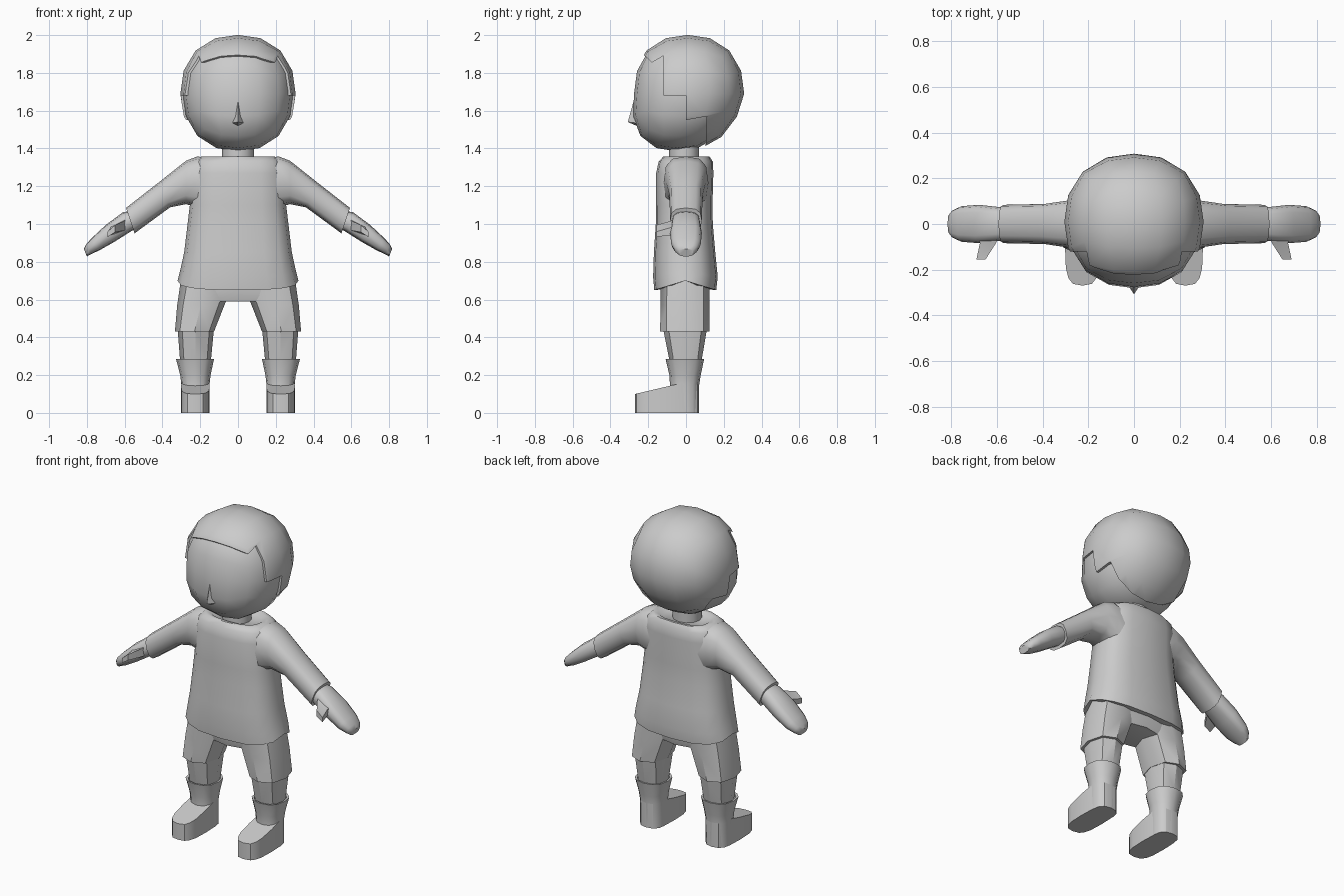
import bpy, bmesh, math
from mathutils import Vector

if "Cube" in bpy.data.objects:
    bpy.data.objects.remove(bpy.data.objects["Cube"])

grey = bpy.data.materials.new("plain_grey")
grey.diffuse_color = (0.6, 0.6, 0.6, 1)
grey.use_nodes = True
grey.node_tree.nodes["Principled BSDF"].inputs["Base Color"].default_value = grey.diffuse_color


def finish(name, bm, mirror=False, angle=40):
    """Turn a bmesh into a named, shaded object."""
    bmesh.ops.recalc_face_normals(bm, faces=bm.faces)
    me = bpy.data.meshes.new(name)
    bm.to_mesh(me)
    bm.free()
    me.materials.append(grey)
    ob = bpy.data.objects.new(name, me)
    bpy.context.collection.objects.link(ob)
    bpy.ops.object.select_all(action='DESELECT')
    ob.select_set(True)
    bpy.context.view_layer.objects.active = ob
    bpy.ops.object.shade_smooth_by_angle(angle=math.radians(angle))
    if mirror:
        ob.modifiers.new("mirror", 'MIRROR')
    return ob


def loft(name, rings, mirror=False, angle=40):
    """Skin a list of equal-length point rings and cap both ends."""
    bm = bmesh.new()
    vs = [[bm.verts.new(p) for p in r] for r in rings]
    n = len(vs[0])
    for a, b in zip(vs, vs[1:]):
        for i in range(n):
            j = (i + 1) % n
            bm.faces.new((a[i], a[j], b[j], b[i]))
    bm.faces.new(vs[0])
    bm.faces.new(vs[-1])
    return finish(name, bm, mirror, angle)


def oval(n, e):
    """Unit superellipse."""
    out = []
    for i in range(n):
        c, s = math.cos(2 * math.pi * i / n), math.sin(2 * math.pi * i / n)
        out.append((math.copysign(abs(c) ** (2 / e), c),
                    math.copysign(abs(s) ** (2 / e), s)))
    return out


def flat(z, x0, x1, y0, y1, n=8, e=2.4, dip=0.0):
    """Horizontal ring filling a box; dip lowers its front and back."""
    cx, cy, rx, ry = (x0 + x1) / 2, (y0 + y1) / 2, (x1 - x0) / 2, (y1 - y0) / 2
    return [(cx + u * rx, cy + v * ry, z - dip * abs(v)) for u, v in oval(n, e)]


def across(tx, tz, bx, bz, w, n=12, e=2.8):
    """Limb ring between a top and a bottom point, w deep each way in y."""
    t, b = Vector((tx, 0, tz)), Vector((bx, 0, bz))
    m, h = (t + b) / 2, (t - b) / 2
    return [m + h * v + Vector((0, u * w, 0)) for u, v in oval(n, e)]


def ball(rx, ry, rz, cy, cz, e=2.25):
    """Rounded cube ball whose lower half leans forward."""
    bm = bmesh.new()
    bmesh.ops.create_cube(bm, size=2)
    bmesh.ops.subdivide_edges(bm, edges=bm.edges[:], cuts=3, use_grid_fill=True)
    for v in bm.verts:
        d = Vector([math.tan(c * math.pi / 4) for c in v.co]).normalized()
        d /= sum(abs(c) ** e for c in d) ** (1 / e)
        z = d.z * rz
        v.co = (d.x * rx, d.y * ry + cy + 0.18 * min(z, 0), z + cz)
    return bm


# Head and nose
finish("head", ball(0.292, 0.28, 0.305, 0.005, 1.69), angle=60)
bm = bmesh.new()
top, tip, low, left, right, back = [bm.verts.new(p) for p in (
    (0, -0.272, 1.67), (0, -0.308, 1.54), (0, -0.262, 1.52),
    (-0.03, -0.262, 1.535), (0.03, -0.262, 1.535), (0, -0.2, 1.58))]
for f in ((top, left, tip), (top, tip, right), (left, low, tip), (low, right, tip),
          (top, back, left), (top, right, back), (left, back, low), (low, back, right)):
    bm.faces.new(f)
finish("nose", bm, angle=20)

# Hair cap trimmed to a stepped side profile
hair = finish("hair", ball(0.305, 0.298, 0.311, 0.01, 1.69), angle=60)
profile = [(-0.5, 2.15), (-0.245, 1.915), (-0.18, 1.855), (-0.12, 1.89), (-0.12, 1.68),
           (0, 1.68), (0, 1.55), (0.11, 1.57), (0.10, 1.3), (0.5, 1.3), (0.5, 2.15)]
cutter = loft("hair_cutter", [[(x, y, z) for y, z in profile] for x in (-0.5, 0.5)])
mod = hair.modifiers.new("trim", 'BOOLEAN')
mod.operation = 'INTERSECT'
mod.solver = 'EXACT'
mod.object = cutter
bpy.context.view_layer.objects.active = hair
bpy.ops.object.modifier_apply(modifier="trim")
bpy.data.objects.remove(cutter)
bpy.ops.object.select_all(action='DESELECT')
hair.select_set(True)
bpy.ops.object.shade_smooth_by_angle(angle=math.radians(50))

# Neck
loft("neck", [flat(z, -0.085, 0.085, -0.09, 0.07, 12, 2) for z in (1.3, 1.45)])

# Shirt body: height, half width, front, back, dip
shirt = [(0.70, 0.30, -0.155, 0.145, 0.05), (0.70, 0.32, -0.168, 0.16, 0.05),
         (0.75, 0.307, -0.174, 0.168, 0.03), (0.85, 0.285, -0.17, 0.155, 0),
         (1.0, 0.267, -0.16, 0.142, 0), (1.1, 0.255, -0.158, 0.14, 0),
         (1.27, 0.25, -0.158, 0.145, 0), (1.33, 0.235, -0.145, 0.142, 0),
         (1.357, 0.195, -0.12, 0.125, 0), (1.355, 0.165, -0.1, 0.105, 0),
         (1.34, 0.14, -0.09, 0.09, 0)]
loft("shirt", [flat(z, -w, w, f, b, 16, 2.7, d) for z, w, f, b, d in shirt], angle=50)

# Sleeves
loft("sleeve", [across(0.17, 1.35, 0.15, 1.05, 0.12), across(0.215, 1.358, 0.22, 1.09, 0.118),
                across(0.275, 1.335, 0.275, 1.105, 0.105), across(0.42, 1.22, 0.36, 1.088, 0.088),
                across(0.593, 1.085, 0.548, 0.95, 0.084)], True, 50)

# Hands and thumbs
loft("hand", [across(0.56, 1.07, 0.53, 0.98, 0.068), across(0.61, 1.062, 0.565, 0.962, 0.074),
              across(0.70, 0.995, 0.655, 0.905, 0.084), across(0.775, 0.925, 0.735, 0.86, 0.078),
              across(0.805, 0.892, 0.775, 0.842, 0.062), across(0.816, 0.868, 0.8, 0.828, 0.04)],
     True, 45)
thumb = [(-0.03, 0.58, 0.68, 0.95, 1.04), (-0.085, 0.605, 0.675, 0.94, 1.015),
         (-0.155, 0.65, 0.69, 0.932, 0.995)]
loft("thumb", [[(a, y, d), (b, y, d - 0.035), (b, y, c), (a, y, c + 0.025)]
               for y, a, b, c, d in thumb], True, 30)

# Shorts: hips and two leg tubes
loft("shorts_hips", [flat(0.59, -0.2, 0.2, -0.12, 0.11), flat(0.65, -0.3, 0.3, -0.133, 0.123),
                     flat(0.76, -0.285, 0.285, -0.13, 0.12)])
loft("shorts_leg", [flat(0.43, 0.127, 0.334, -0.137, 0.125), flat(0.57, 0.072, 0.322, -0.135, 0.125),
                    flat(0.72, 0.01, 0.30, -0.133, 0.123)], True)

# Legs
loft("leg", [flat(0.24, 0.147, 0.303, -0.08, 0.075), flat(0.28, 0.143, 0.307, -0.088, 0.083),
             flat(0.45, 0.127, 0.32, -0.122, 0.112)], True)

# Boots: flared shaft with a recessed rim, and a sloping foot
loft("boot_shaft", [flat(0, 0.152, 0.298, -0.085, 0.07, 12), flat(0.15, 0.151, 0.3, -0.085, 0.07, 12),
                    flat(0.2, 0.145, 0.306, -0.088, 0.078, 12),
                    flat(0.285, 0.127, 0.328, -0.108, 0.096, 12),
                    flat(0.283, 0.14, 0.315, -0.095, 0.084, 12),
                    flat(0.26, 0.142, 0.313, -0.09, 0.08, 12)], True)
sole = flat(0, 0.15, 0.302, -0.27, 0.07, 16, 3.2)
upper = [(x, y, 0.1 + 0.235 * (y + 0.27)) for x, y, z in sole]
loft("boot_foot", [sole, upper], True)
